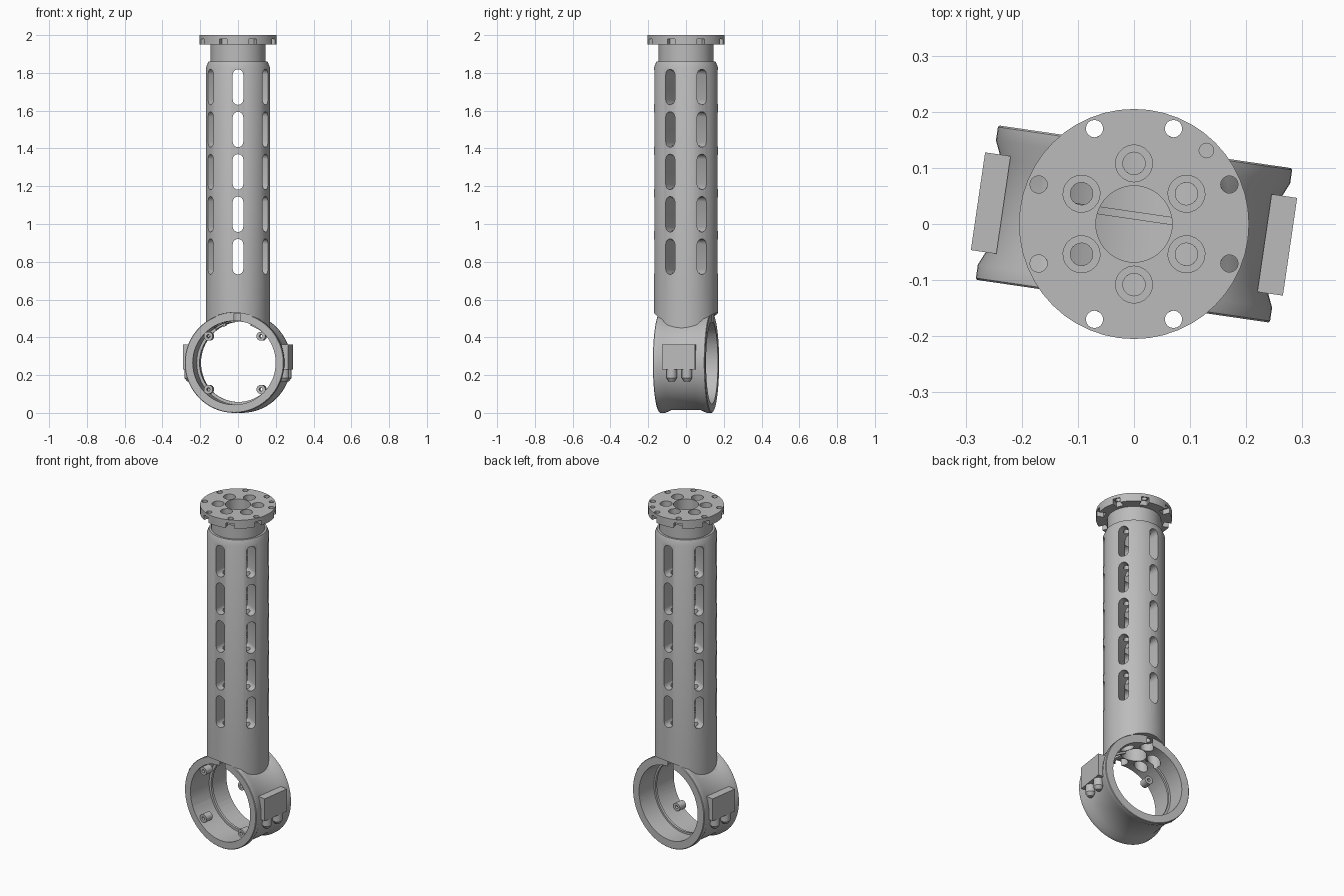
import bpy, bmesh, math
from math import pi, cos, sin, radians
from mathutils import Matrix

if "Cube" in bpy.data.objects:
    bpy.data.objects.remove(bpy.data.objects["Cube"])

grey = bpy.data.materials.new("plain_grey")
grey.diffuse_color = (0.5, 0.5, 0.5, 1)
grey.use_nodes = True
grey.node_tree.nodes["Principled BSDF"].inputs["Base Color"].default_value = grey.diffuse_color

I = Matrix.Identity(4)
T = lambda x, y, z: Matrix.Translation((x, y, z))
R = lambda deg, axis: Matrix.Rotation(radians(deg), 4, axis)


def make(name, build, mats=(I,)):
    """Build one shape into a mesh, repeated at each matrix."""
    me = bpy.data.meshes.new(name)
    total = bmesh.new()
    for m in mats:
        bm = bmesh.new()
        build(bm)
        bmesh.ops.transform(bm, matrix=m, verts=bm.verts)
        bmesh.ops.recalc_face_normals(bm, faces=bm.faces)
        tmp = bpy.data.meshes.new("tmp")
        bm.to_mesh(tmp)
        bm.free()
        total.from_mesh(tmp)
        bpy.data.meshes.remove(tmp)
    total.to_mesh(me)
    total.free()
    me.materials.append(grey)
    ob = bpy.data.objects.new(name, me)
    bpy.context.collection.objects.link(ob)
    return ob


def lathe(profile, steps=48):
    """Revolve (radius, height) points about z."""
    def build(bm):
        vs = [bm.verts.new((r, 0, h)) for r, h in profile]
        pairs = list(zip(vs, vs[1:]))
        if profile[0][0] > 0:
            pairs.append((vs[-1], vs[0]))
        es = [bm.edges.new(p) for p in pairs]
        bmesh.ops.spin(bm, geom=vs + es, cent=(0, 0, 0), axis=(0, 0, 1),
                       angle=2 * pi, steps=steps, use_duplicate=False)
        bmesh.ops.remove_doubles(bm, verts=bm.verts, dist=1e-5)
    return build


def rod(r, z0, z1, steps=24):
    return lathe([(0, z0), (r, z0), (r, z1), (0, z1)], steps)


def box(x0, x1, y0, y1, z0, z1):
    def build(bm):
        bmesh.ops.create_cube(bm, size=1)
        bmesh.ops.transform(bm, verts=bm.verts, matrix=T((x0 + x1) / 2, (y0 + y1) / 2, (z0 + z1) / 2)
                            @ Matrix.Diagonal((x1 - x0, y1 - y0, z1 - z0, 1)))
    return build


def slot(x0, x1, half_w, half_h, n=8):
    """Upright round-ended prism running along x."""
    def build(bm):
        pts = []
        for side in (0, 1):
            cz = (half_h - half_w) * (1 - 2 * side)
            for i in range(n + 1):
                a = pi * (side + i / n)
                pts.append((half_w * cos(a), cz + half_w * sin(a)))
        f = bm.faces.new([bm.verts.new((x0, y, z)) for y, z in pts])
        ext = bmesh.ops.extrude_face_region(bm, geom=[f])
        bmesh.ops.translate(bm, vec=(x1 - x0, 0, 0),
                            verts=[v for v in ext["geom"] if isinstance(v, bmesh.types.BMVert)])
    return build


def combine(ob, other, op="DIFFERENCE"):
    mod = ob.modifiers.new("b", "BOOLEAN")
    mod.operation, mod.object, mod.solver = op, other, "EXACT"
    dg = bpy.context.evaluated_depsgraph_get()
    new = bpy.data.meshes.new_from_object(ob.evaluated_get(dg))
    ob.modifiers.clear()
    ob.data = new
    bpy.data.objects.remove(other)


def spread(n, start, r):
    return [R(start + 360 / n * i, 'Z') @ T(r, 0, 0) for i in range(n)]


# Upper tube with neck and top flange
tube = make("slotted_tube", lathe([
    (.068, .6), (.169, .6), (.169, 1.83), (.157, 1.86), (.145, 1.86),
    (.145, 1.95), (.205, 1.95), (.205, 2), (.068, 2)]))
combine(tube, make("slot_cutter", slot(.055, .25, .028, .094),
                   [R(30 + 60 * i, 'Z') @ T(0, 0, .827 + .2245 * k)
                    for i in range(6) for k in range(5)]))
combine(tube, make("bolt_cutter", lathe([
    (0, .5), (.02, .5), (.02, 1.93), (.033, 1.93), (.033, 2.1), (0, 2.1)], 20),
    spread(6, 30, .108)))
# Flange rim notches, screw holes and pin hole
combine(tube, make("notch_cutter", box(.165, .24, -.022, .022, 1.93, 1.98),
                   spread(8, 22.5, 0)))
combine(tube, make("rim_hole_cutter", rod(.0155, 1.9, 2.1, 16), spread(8, 22.5, .184)))
combine(tube, make("pin_cutter", rod(.013, 1.98, 2.1, 16), [T(.129, .131, 0)]))

# Ring joint: turned slightly about z, its axis front to back
Z0 = .265
TURN = T(0, 0, Z0) @ R(-8.3, 'Z')
AXIS = TURN @ R(90, 'X')
joint = make("ring_joint", lathe([
    (0, -.139), (.262, -.139), (.265, -.136), (.265, -.112), (.251, -.08),
    (.251, .08), (.265, .112), (.265, .136), (.262, .139), (0, .139)], 64), [AXIS])
combine(joint, make("stem", rod(.169, .32, .6, 48)), "UNION")
# Trim the stem flush with both ring faces
combine(joint, make("face_cutter", rod(.266, .1391, .3, 64), [AXIS, AXIS @ R(180, 'X')]))
# Stepped ring bore, tube bore and bolt head pockets
combine(joint, make("bore_cutter", lathe([
    (0, -.4), (.218, -.4), (.218, -.022), (.207, -.022), (.207, -.008),
    (.222, -.008), (.222, .4), (0, .4)], 64), [AXIS]))
combine(joint, make("centre_cutter", rod(.068, .36, .7, 48)))
combine(joint, make("pocket_cutter", lathe([
    (0, .36), (.037, .36), (.037, .525), (.02, .525), (.02, .7), (0, .7)], 24),
    spread(6, 30, .108)))

# Screw bosses inside the ring front
bosses = make("screw_bosses", lathe([(.009, .075), (.024, .075), (.024, .125), (.009, .125)], 20),
              [AXIS @ m for m in spread(4, 45, .199)])

# Side pads with two rounded feet each
sides = [TURN, TURN @ R(180, 'Z')]
pads = make("side_pads", box(.235, .281, -.088, .088, -.035, .098), sides)
feet = make("pad_feet", lathe([(0, -.1), (.014, -.1), (.028, -.08), (.028, -.03), (0, -.03)], 20),
            [s @ T(.252, y, 0) for s in sides for y in (-.04, .042)])

for ob in (tube, joint, bosses, pads, feet):
    bpy.ops.object.select_all(action='DESELECT')
    bpy.context.view_layer.objects.active = ob
    ob.select_set(True)
    bpy.ops.object.shade_smooth_by_angle(angle=radians(25))
